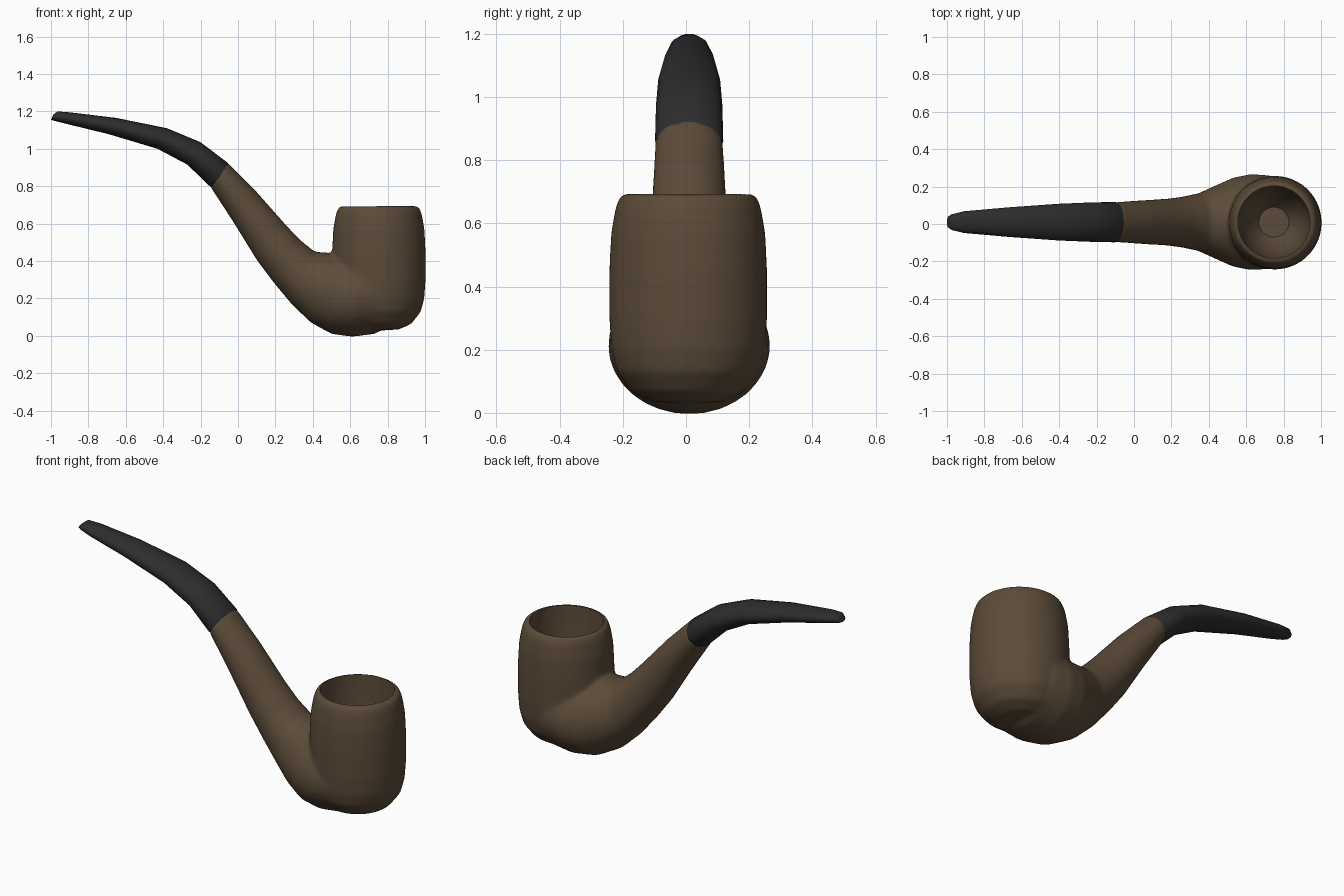
import bpy
import bmesh
from math import cos, sin, tau, radians
from mathutils import Vector

cube = bpy.data.objects.get("Cube")
if cube:
    bpy.data.objects.remove(cube)


def material(name, color):
    m = bpy.data.materials.new(name)
    m.use_nodes = True
    m.diffuse_color = color
    m.node_tree.nodes["Principled BSDF"].inputs["Base Color"].default_value = color
    return m


wood = material("brown wood", (0.107, 0.071, 0.041, 1))
ebonite = material("black ebonite", (0.026, 0.026, 0.026, 1))


def skin(name, rings, mat):
    """Closed tube through a list of equal rings, capped at both ends."""
    bm = bmesh.new()
    loops = [[bm.verts.new(p) for p in ring] for ring in rings]
    for a, b in zip(loops, loops[1:]):
        for i in range(len(a)):
            j = (i + 1) % len(a)
            bm.faces.new((a[i], a[j], b[j], b[i]))
    bm.faces.new(loops[0])
    bm.faces.new(loops[-1])
    bmesh.ops.recalc_face_normals(bm, faces=bm.faces)
    mesh = bpy.data.meshes.new(name)
    bm.to_mesh(mesh)
    bm.free()
    mesh.materials.append(mat)
    obj = bpy.data.objects.new(name, mesh)
    bpy.context.collection.objects.link(obj)
    return obj


def loft(name, sections, mat, sides):
    """Each section: upper x, z, lower x, z and half width."""
    rings = []
    for ux, uz, lx, lz, w in sections:
        up, low = Vector((ux, 0.01, uz)), Vector((lx, 0.01, lz))
        mid, half = (up + low) / 2, (up - low) / 2
        rings.append([mid + half * cos(tau * i / sides)
                      + Vector((0, w * sin(tau * i / sides), 0)) for i in range(sides)])
    return skin(name, rings, mat)


def lathe(name, x, y, profile, mat, sides=48):
    return skin(name, [[(x + r * cos(tau * i / sides), y + r * sin(tau * i / sides), z)
                        for i in range(sides)] for r, z in profile], mat)


def boolean(obj, other, operation):
    mod = obj.modifiers.new(operation.lower(), "BOOLEAN")
    mod.operation = operation
    mod.object = other
    mod.solver = "EXACT"


def shade(obj, angle):
    bpy.ops.object.select_all(action="DESELECT")
    obj.select_set(True)
    bpy.context.view_layer.objects.active = obj
    bpy.ops.object.shade_smooth_by_angle(angle=radians(angle))


# Outer bowl
bowl = lathe("bowl_and_shank", 0.753, 0.007, [
    (0.04, 0.03), (0.11, 0.035), (0.175, 0.065), (0.225, 0.13), (0.243, 0.2),
    (0.25, 0.3), (0.25, 0.45), (0.244, 0.57), (0.23, 0.65), (0.217, 0.685), (0.2, 0.694)], wood)

# Shank running down into the heel of the bowl
shank = loft("shank_blank", [
    (-0.06, 0.93, -0.15, 0.80, 0.107), (0.1, 0.77, -0.02, 0.6, 0.117),
    (0.25, 0.6, 0.1, 0.405, 0.125), (0.33, 0.515, 0.19, 0.285, 0.136),
    (0.41, 0.45, 0.29, 0.165, 0.155), (0.48, 0.445, 0.39, 0.07, 0.195),
    (0.56, 0.43, 0.5, 0.01, 0.238), (0.64, 0.43, 0.61, -0.005, 0.257),
    (0.73, 0.43, 0.73, 0.01, 0.25), (0.8, 0.4, 0.82, 0.06, 0.2)], wood, 32)

# Tobacco chamber
chamber = lathe("chamber_cutter", 0.748, 0.01, [
    (0.03, 0.185), (0.08, 0.185), (0.1, 0.21), (0.15, 0.29), (0.18, 0.4),
    (0.192, 0.55), (0.194, 0.8)], wood)

# Blend the bowl and shank into one body, then hollow it
boolean(bowl, shank, "UNION")
remesh = bowl.modifiers.new("blend", "REMESH")
remesh.mode = "VOXEL"
remesh.voxel_size = 0.012
soften = bowl.modifiers.new("soften", "SMOOTH")
soften.factor = 0.5
soften.iterations = 8
boolean(bowl, chamber, "DIFFERENCE")
bpy.context.view_layer.update()
evaluated = bowl.evaluated_get(bpy.context.evaluated_depsgraph_get())
body = bpy.data.meshes.new_from_object(evaluated)
bowl.modifiers.clear()
bowl.data = body
for helper in (shank, chamber):
    bpy.data.objects.remove(helper)
shade(bowl, 40)

# Curved mouthpiece
stem = loft("mouthpiece", [
    (-0.985, 1.185, -1.0, 1.157, 0.03), (-0.965, 1.2, -0.985, 1.15, 0.042),
    (-0.9, 1.195, -0.92, 1.134, 0.058), (-0.65, 1.165, -0.69, 1.078, 0.079),
    (-0.38, 1.11, -0.43, 1.0, 0.098), (-0.2, 1.035, -0.27, 0.915, 0.105),
    (-0.055, 0.925, -0.148, 0.797, 0.108), (-0.02, 0.84, -0.08, 0.76, 0.07)], ebonite, 20)
shade(stem, 40)
